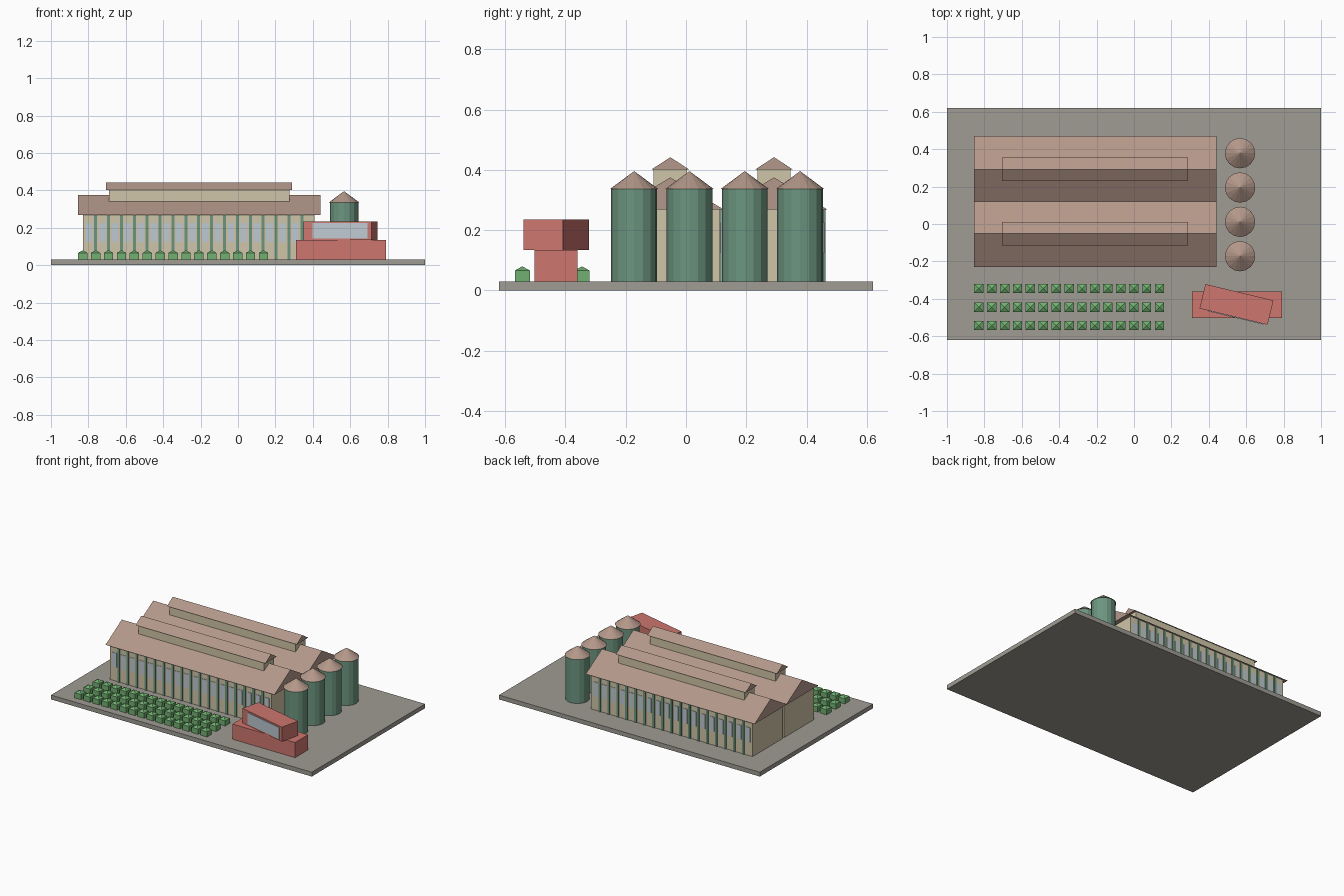
import bpy
import bmesh
from math import radians
from mathutils import Matrix

default = bpy.data.objects.get("Cube")
if default:
    bpy.data.objects.remove(default, do_unlink=True)


def material(name, r, g, b):
    col = [(c / 255) ** 2.2 for c in (r, g, b)] + [1]
    m = bpy.data.materials.new(name)
    m.use_nodes = True
    m.diffuse_color = col
    m.node_tree.nodes["Principled BSDF"].inputs["Base Color"].default_value = col
    return m


GROUND = material("warm grey ground", 158, 154, 146)
ROOF = material("clay brown roof", 178, 150, 136)
WALL = material("cream wall", 206, 196, 166)
GREEN = material("sage green metal", 108, 148, 127)
RED = material("brick red", 204, 118, 110)
CROP = material("leaf green", 112, 174, 112)
GLASS = material("pale blue glass", 188, 200, 208)


def finish(name, bm, mat):
    bmesh.ops.recalc_face_normals(bm, faces=bm.faces)
    mesh = bpy.data.meshes.new(name)
    bm.to_mesh(mesh)
    bm.free()
    mesh.materials.append(mat)
    obj = bpy.data.objects.new(name, mesh)
    bpy.context.collection.objects.link(obj)
    return obj


def add_box(bm, x0, x1, y0, y1, z0, z1):
    place = Matrix.Translation(((x0 + x1) / 2, (y0 + y1) / 2, (z0 + z1) / 2))
    size = Matrix.Diagonal((x1 - x0, y1 - y0, z1 - z0, 1))
    bmesh.ops.create_cube(bm, size=1, matrix=place @ size)


def box(name, mat, *limits):
    bm = bmesh.new()
    add_box(bm, *limits)
    return finish(name, bm, mat)


def gable(name, mat, x0, x1, y, half, z0, z1):
    """Triangular roof prism with its ridge along x."""
    bm = bmesh.new()
    profile = [(y - half, z0), (y + half, z0), (y, z1)]
    tri = bm.faces.new([bm.verts.new((x0, py, pz)) for py, pz in profile])
    ext = bmesh.ops.extrude_face_region(bm, geom=[tri])["geom"]
    verts = [v for v in ext if isinstance(v, bmesh.types.BMVert)]
    bmesh.ops.translate(bm, verts=verts, vec=(x1 - x0, 0, 0))
    bm.faces.ensure_lookup_table()
    return finish(name, bm, mat)


def add_cone(bm, x, y, z0, z1, r0, r1, sides, turn=0):
    place = Matrix.Translation((x, y, (z0 + z1) / 2)) @ Matrix.Rotation(turn, 4, "Z")
    bmesh.ops.create_cone(bm, cap_ends=True, segments=sides, radius1=r0,
                          radius2=r1, depth=z1 - z0, matrix=place)


# Ground slab
FLOOR = 0.03
box("ground_slab", GROUND, -1, 1, -0.62, 0.62, 0, FLOOR)

# Two long halls with raised ridge vents, pilasters and windows
X0, X1, BAYS = -0.83, 0.41, 18
STEP = (X1 - X0) / BAYS
for label, y in (("front", -0.052), ("rear", 0.292)):
    half = 0.164
    box(label + "_hall_walls", WALL, X0, X1, y - half, y + half, FLOOR, 0.27)
    gable(label + "_hall_roof", ROOF, -0.855, 0.44, y, 0.178, 0.268, 0.375)
    box(label + "_vent_walls", WALL, -0.69, 0.275, y - 0.055, y + 0.055, 0.33, 0.402)
    gable(label + "_vent_roof", ROOF, -0.705, 0.29, y, 0.063, 0.401, 0.442)
    pilasters, windows = bmesh.new(), bmesh.new()
    for side in (-1, 1):
        face = y + side * half
        for k in range(BAYS):
            x = X0 + k * STEP
            if k:
                lo, hi = sorted((face - side * 0.004, face + side * 0.006))
                add_box(pilasters, x - 0.008, x + 0.008, lo, hi, FLOOR, 0.268)
            mid = x + STEP / 2
            lo, hi = sorted((face - side * 0.002, face + side * 0.003))
            add_box(windows, mid - 0.017, mid + 0.017, lo, hi, 0.125, 0.225)
    finish(label + "_hall_pilasters", pilasters, GREEN)
    finish(label + "_hall_windows", windows, GLASS)

# Row of four silos
for i in range(4):
    y = -0.172 + i * 0.1835
    body, cap = bmesh.new(), bmesh.new()
    add_cone(body, 0.567, y, FLOOR, 0.337, 0.076, 0.076, 16)
    add_cone(cap, 0.567, y, 0.336, 0.396, 0.081, 0, 16)
    finish(f"silo_body_{i + 1}", body, GREEN)
    finish(f"silo_roof_{i + 1}", cap, ROOF)

# Office: low block with a turned upper storey and a front window
box("office_base", RED, 0.31, 0.79, -0.503, -0.36, FLOOR, 0.135)
upper = box("office_upper", RED, -0.187, 0.187, -0.067, 0.067, 0.134, 0.235)
pane = box("office_window", GLASS, -0.137, 0.165, -0.071, -0.065, 0.144, 0.225)
for part in (upper, pane):
    part.location = (0.548, -0.43, 0)
    part.rotation_euler.z = radians(-13.5)

# Three rows of planted beds with pointed tops
for row, y in enumerate((-0.345, -0.445, -0.543)):
    bm = bmesh.new()
    for k in range(15):
        x = -0.83 + k * 0.069
        add_box(bm, x - 0.025, x + 0.025, y - 0.025, y + 0.025, FLOOR, 0.066)
        add_cone(bm, x, y, 0.066, 0.08, 0.0354, 0, 4, radians(45))
    finish(f"crop_row_{row + 1}", bm, CROP)
